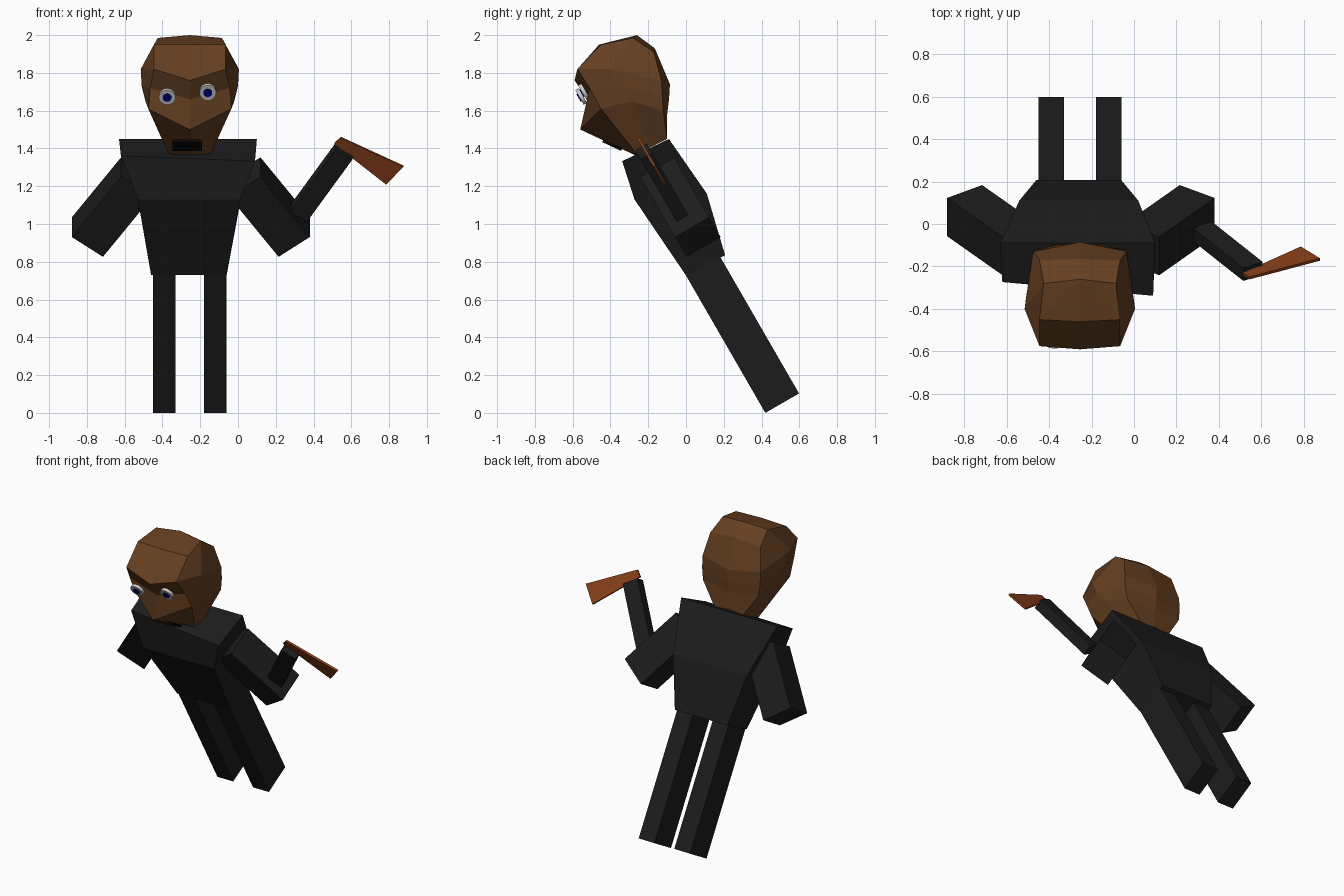
import bpy, bmesh, math
from mathutils import Vector, Matrix

if "Cube" in bpy.data.objects:
    bpy.data.objects.remove(bpy.data.objects["Cube"])

TILT = math.radians(30)   # the whole figure leans forward
MID = -0.25               # centre line of the body


def lean(x, s, t):
    """x across, s up along the body, t back through the body."""
    return Vector((x, 0.42 + t * math.cos(TILT) - s * math.sin(TILT),
                   s * math.cos(TILT) + t * math.sin(TILT)))


def material(name, rgb):
    m = bpy.data.materials.new(name)
    m.diffuse_color = (*rgb, 1)
    m.use_nodes = True
    m.node_tree.nodes["Principled BSDF"].inputs["Base Color"].default_value = m.diffuse_color
    return m


cloth = material("dark_cloth", (0.012, 0.012, 0.012))
wood = material("brown", (0.13, 0.05, 0.015))
rust = material("rust", (0.25, 0.05, 0.01))
blue = material("blue", (0.0, 0.0, 0.2))
black = material("black", (0.002, 0.002, 0.002))


def finish(name, bm, mat=None):
    bmesh.ops.recalc_face_normals(bm, faces=bm.faces)
    me = bpy.data.meshes.new(name)
    bm.to_mesh(me)
    bm.free()
    ob = bpy.data.objects.new(name, me)
    bpy.context.collection.objects.link(ob)
    if mat:
        me.materials.append(mat)
    return ob


def loft(name, rings, mat, tip=None):
    """Skin a stack of closed rings; cap the ends, the last one with a tip if given."""
    bm = bmesh.new()
    vs = [[bm.verts.new(p) for p in r] for r in rings]
    n = len(vs[0])
    for a, b in zip(vs, vs[1:]):
        for i in range(n):
            j = (i + 1) % n
            bm.faces.new((a[i], a[j], b[j], b[i]))
    bm.faces.new(vs[0])
    if tip:
        top = bm.verts.new(tip)
        for i in range(n):
            bm.faces.new((vs[-1][i], vs[-1][(i + 1) % n], top))
    else:
        bm.faces.new(vs[-1])
    return finish(name, bm, mat)


def slab(name, outline, t0, t1, mat):
    """Extrude an (x, s) outline through the body depth."""
    return loft(name, [[lean(x, s, t) for x, s in outline] for t in (t0, t1)], mat)


# torso
loft("torso", [[lean(*p) for p in ring] for ring in (
    [(-.46, .842, 0), (-.06, .842, 0), (-.06, .83, .233), (-.46, .83, .233)],
    [(-.53, 1.325, -.035), (.01, 1.325, -.035), (.02, 1.16, .312), (-.54, 1.16, .312)],
    [(-.62, 1.525, .08), (.09, 1.533, .01), (.10, 1.511, .283), (-.63, 1.511, .283)],
)], cloth)

# legs and upper arms
for side, label in ((-1, "left"), (1, "right")):
    c = -0.255 + side * 0.135
    slab(label + "_leg", [(c - .06, 0), (c + .06, 0), (c + .06, .86), (c - .06, .86)],
         0, .206, cloth)
    arm = [(.63, 1.045), (.465, .924), (.204, 1.291), (.369, 1.412)]
    slab(label + "_upper_arm", [(MID + side * x, s) for x, s in arm], .052, .26, cloth)

# raised forearm and the blade it holds
a, b = Vector((.32, 1.14)), Vector((.56, 1.52))
d = (b - a).normalized()
w = Vector((d.y, -d.x)) * .054
slab("forearm", [a - w, a + w, b + w, b - w], .1, .17, cloth)
slab("blade", [(.51, 1.563), (.785, 1.315), (.875, 1.425), (.545, 1.6)], .138, .152, rust)


# head: half rings (front centre, front corner, side, back corner, back centre)
def ring(half):
    right = [(MID - .005 + x, y, z) for x, y, z in half]
    left = [(MID - .005 - x, y, z) for x, y, z in half[-2:0:-1]]
    return right + left


loft("head", [ring(h) for h in (
    [(0, -.26, 1.36), (.11, -.26, 1.37), (.13, -.18, 1.41), (.11, -.10, 1.45), (0, -.10, 1.46)],
    [(0, -.56, 1.50), (.22, -.45, 1.61), (.235, -.29, 1.65), (.21, -.12, 1.60), (0, -.10, 1.58)],
    [(0, -.52, 1.66), (.21, -.51, 1.72), (.255, -.36, 1.73), (.22, -.125, 1.68), (0, -.09, 1.66)],
    [(0, -.59, 1.76), (.19, -.575, 1.82), (.26, -.40, 1.82), (.22, -.13, 1.76), (0, -.085, 1.74)],
    [(0, -.46, 1.95), (.19, -.45, 1.95), (.17, -.28, 1.985), (.19, -.17, 1.91), (0, -.165, 1.93)],
)], wood, tip=(MID - .005, -.26, 2.0))


# eyes with pupils, facing along the lean
def disc(name, centre, radius, depth, mat=None):
    bm = bmesh.new()
    bmesh.ops.create_cone(bm, cap_ends=True, segments=24, radius1=radius, radius2=radius,
                          depth=depth, matrix=Matrix.Translation(centre)
                          @ Matrix.Rotation(math.radians(90) + TILT, 4, 'X'))
    finish(name, bm, mat)


for label, c in (("left", (-.375, -.555, 1.675)), ("right", (-.16, -.54, 1.70))):
    disc(label + "_eye", c, .045, .02)
    disc(label + "_pupil", Vector(c) + lean(0, 0, -.01) - lean(0, 0, 0), .023, .012, blue)

# mouth plate under the muzzle
bm = bmesh.new()
bmesh.ops.create_cube(bm, size=1, matrix=Matrix.Translation((-.268, -.39, 1.417))
                      @ Matrix.Rotation(math.radians(-25), 4, 'X')
                      @ Matrix.Diagonal((.155, .11, .015, 1)))
finish("mouth", bm, black)
